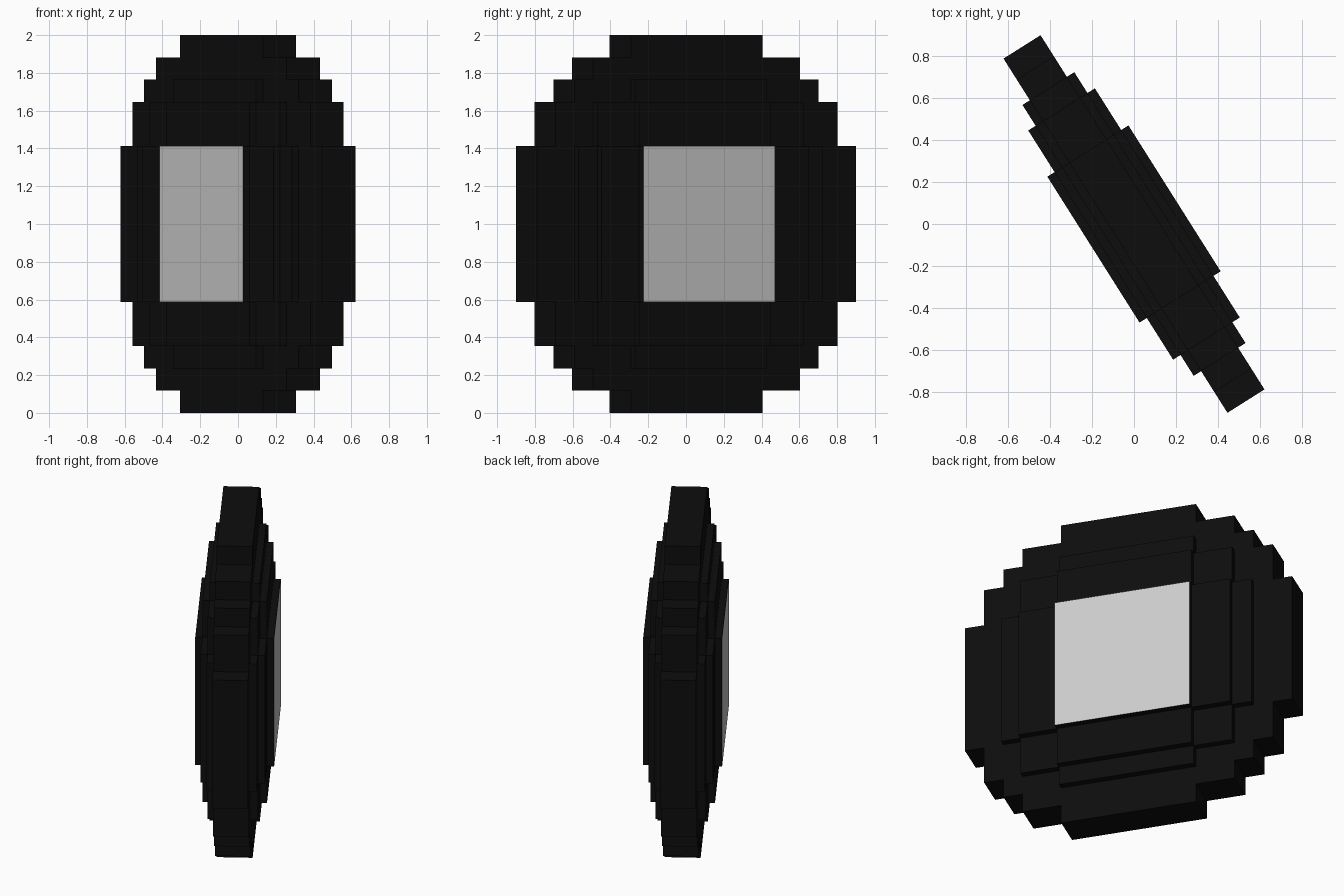
import bpy, bmesh, math
from mathutils import Matrix

if "Cube" in bpy.data.objects:
    bpy.data.objects.remove(bpy.data.objects["Cube"])

CELL = 2 / 17          # block size across the disc
DEPTH = 0.0418         # block size through the thickness
PLACE = Matrix.Translation((0, 0, 1)) @ Matrix.Rotation(math.radians(-57.7), 4, 'Z')

black = bpy.data.materials.new("black")
black.diffuse_color = (0.004, 0.004, 0.004, 1)
black.use_nodes = True
black.node_tree.nodes["Principled BSDF"].inputs["Base Color"].default_value = black.diffuse_color


def finish(bm, name, mat=None):
    me = bpy.data.meshes.new(name)
    bm.to_mesh(me)
    bm.free()
    ob = bpy.data.objects.new(name, me)
    bpy.context.collection.objects.link(ob)
    ob.matrix_world = PLACE
    if mat:
        me.materials.append(mat)
    return ob


def outline(steps):
    """Stepped outline from (half width, half height) pairs, widest first."""
    quarter = []
    for i, (w, h) in enumerate(steps):
        if i:
            quarter.append((w, steps[i - 1][1]))
        quarter.append((w, h))
    right = [(x, -z) for x, z in reversed(quarter)] + quarter
    left = [(-x, -z) for x, z in right]
    return [(x * CELL, z * CELL) for x, z in right + left]


def slab(name, steps, half):
    bm = bmesh.new()
    face = bm.faces.new([bm.verts.new((x, -half, z)) for x, z in outline(steps)])
    ext = bmesh.ops.extrude_face_region(bm, geom=[face])
    verts = [g for g in ext["geom"] if isinstance(g, bmesh.types.BMVert)]
    bmesh.ops.translate(bm, verts=verts, vec=(0, 2 * half, 0))
    bmesh.ops.recalc_face_normals(bm, faces=bm.faces[:])
    return finish(bm, name, black)


# Stepped round disc, thickening toward the middle
slab("outer_disc", [(8.5, 3.5), (7.5, 5.5), (6.5, 6.5), (5.5, 7.5), (3.5, 8.5)], 2.5 * DEPTH)
slab("middle_layer", [(6.5, 3.5), (5.5, 5.5), (3.5, 6.5)], 3.5 * DEPTH)
slab("cross_layer", [(5.5, 3.5), (3.5, 5.5)], 4.5 * DEPTH)
slab("centre_block", [(3.5, 3.5)], 5.5 * DEPTH - 0.001)

# Grey square panel on each face
for name, side in (("front_panel", -1), ("back_panel", 1)):
    bm = bmesh.new()
    pts = outline([(3.5, 3.5)])[::-side]
    bm.faces.new([bm.verts.new((x, side * 5.5 * DEPTH, z)) for x, z in pts])
    finish(bm, name)
